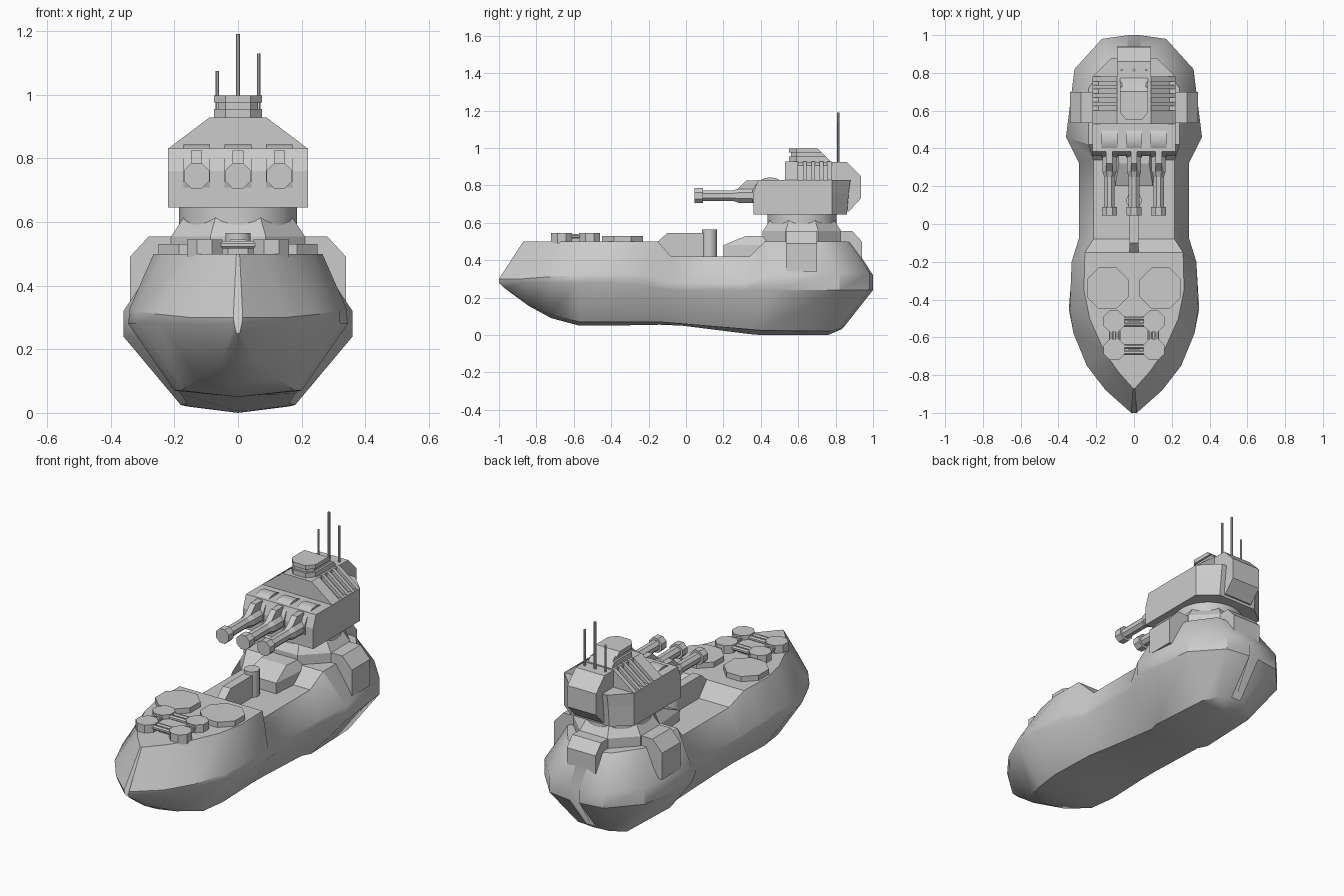
import bpy, bmesh, math
from mathutils import Matrix

if "Cube" in bpy.data.objects:
    bpy.data.objects.remove(bpy.data.objects["Cube"])


def loft(name, rings, smooth=None):
    """Skin a list of equal-length closed rings and cap both ends."""
    bm = bmesh.new()
    vs = [[bm.verts.new(p) for p in r] for r in rings]
    n = len(rings[0])
    for a, b in zip(vs, vs[1:]):
        for i in range(n):
            j = (i + 1) % n
            bm.faces.new((a[i], a[j], b[j], b[i]))
    bm.faces.new(vs[0])
    bm.faces.new(vs[-1])
    bmesh.ops.recalc_face_normals(bm, faces=bm.faces)
    me = bpy.data.meshes.new(name)
    bm.to_mesh(me)
    bm.free()
    ob = bpy.data.objects.new(name, me)
    bpy.context.collection.objects.link(ob)
    if smooth:
        bpy.ops.object.select_all(action='DESELECT')
        ob.select_set(True)
        bpy.context.view_layer.objects.active = ob
        bpy.ops.object.shade_smooth_by_angle(angle=math.radians(smooth))
    return ob


def side_prism(name, yz, x0, x1, smooth=None):
    return loft(name, [[(x, y, z) for y, z in yz] for x in (x0, x1)], smooth)


def front_prism(name, xz, y0, y1):
    return loft(name, [[(x, y, z) for x, z in xz] for y in (y0, y1)])


def plan(pts, z):
    """Mirrored plan outline from right-hand points at height z."""
    return [(x, y, z) for x, y in pts] + [(-x, y, z) for x, y in reversed(pts)]


def turned(name, c, axis, steps, n=8, smooth=None):
    """Stack of rings: steps are (position along axis, radius)."""
    rings = []
    for t, r in steps:
        r /= math.cos(math.pi / n)
        ring = []
        for i in range(n):
            a = 2 * math.pi * (i + .5) / n
            u, v = c[0] + r * math.cos(a), c[1] + r * math.sin(a)
            ring.append({'x': (t, u, v), 'y': (u, t, v), 'z': (u, v, t)}[axis])
        rings.append(ring)
    return loft(name, rings, smooth)


# Hull: keel, bilge, lower chine, upper chine and deck edge per section
sections = [
    (-.97, .25, .005, .25, -1.0, .012, .28, .015, .30, -.87, .005, .5),
    (-.84, .155, .05, .165, -.88, .14, .28, .15, .30, -.78, .085, .5),
    (-.72, .09, .12, .11, -.75, .245, .28, .25, .31, -.68, .155, .5),
    (-.57, .05, .18, .07, -.58, .32, .28, .32, .32, -.50, .235, .5),
    (-.42, .05, .20, .07, -.45, .345, .28, .34, .33, -.35, .265, .5),
    (-.14, .055, .19, .07, -.20, .325, .26, .33, .32, -.15, .26, .5),
    (-.02, .05, .18, .06, -.07, .29, .24, .29, .28, -.08, .215, .42),
    (.34, .005, .16, .03, .32, .29, .24, .29, .28, .34, .215, .42),
    (.40, .0, .18, .025, .46, .36, .24, .36, .32, .42, .24, .5),
    (.76, .0, .16, .02, .82, .315, .24, .315, .33, .72, .24, .5),
    (.83, .03, .10, .035, .98, .17, .24, .17, .33, .86, .14, .5),
    (.85, .05, .03, .05, 1.0, .03, .24, .03, .32, .89, .04, .49),
]
rings = []
for yb, zk, wb, zb, ym, wl, zl, wu, zu, yd, wd, zd in sections:
    half = [(wb, yb, zb), (wl, ym, zl), (wu, ym, zu), (wd, yd, zd)]
    rings.append([(0, yb, zk)] + half + [(-x, y, z) for x, y, z in reversed(half)])
loft("hull", rings, 35)

# Foredeck hatches and the launcher cluster with pipes
for s in (-1, 1):
    turned("large_hatch", (s * .14, -.34), 'z', [(.49, .11), (.53, .11)])
    for y in (-.515, -.665):
        turned("small_hatch", (s * .105, y), 'z', [(.49, .056), (.545, .056)])
    for d in (-.016, .016):
        turned("long_pipe", (-.59 + 0, .525), 'x', [(s * .105 + d - .01, .012), (s * .105 + d + .01, .012)])
        turned("side_pipe", (s * .105 + d, .528), 'y', [(-.65, .012), (-.53, .012)])
for y in (-.515, -.665):
    for d in (-.016, .016):
        turned("cross_pipe", (y + d, .528), 'x', [(-.09, .012), (.09, .012)])
turned("centre_hatch", (0, -.59), 'z', [(.49, .075), (.52, .075)])

# Midship fin, post and sloped deck house
side_prism("deck_fin", [(-.15, .42), (-.15, .5), (-.10, .545), (.10, .545), (.10, .42)], -.025, .025)
turned("deck_post", (0, .125), 'z', [(.41, .04), (.565, .04)], 12, 35)
loft("deck_house", [plan([(.10, .20), (.12, .45)], .41), plan([(.10, .20), (.12, .45)], .48),
                    plan([(.08, .32), (.09, .45)], .53)])

# Turret base
turned("base_plate", (0, .62), 'z', [(.46, .21), (.555, .21), (.615, .17)], 8)
turned("barbette", (0, .62), 'z', [(.54, .185), (.66, .185)], 32, 35)

# Side lockers and stern locker
for s in (-1, 1):
    front_prism("side_locker", [(s * x, z) for x, z in
                ((.17, .34), (.34, .34), (.34, .49), (.28, .555), (.17, .555))], .535, .70)
side_prism("stern_locker", [(.74, .36), (.94, .36), (.94, .50), (.89, .555), (.74, .555)], -.09, .09)

# Turret body with chamfered rear corners
loft("turret_body", [plan([(.22, .36), (.22, .78), (.12, .86)], .645),
                     plan([(.22, .36), (.22, .78), (.12, .87)], .76),
                     plan([(.22, .385), (.22, .78), (.12, .88)], .83)])

# Sloped turret roof with vent ribs
front_prism("roof_core", [(-.20, .82), (.20, .82), (.09, .905), (.09, .925), (-.09, .925), (-.09, .905)], .54, .77)
for y0, y1 in ((.53, .60), (.625, .645), (.67, .69), (.715, .735), (.755, .78)):
    front_prism("roof_rib", [(-.22, .82), (.22, .82), (.22, .83), (.09, .928), (-.09, .928), (-.22, .83)], y0, y1)

# Bustle at the turret rear
side_prism("turret_bustle", [(.76, .66), (.87, .66), (.935, .73), (.935, .85), (.86, .925), (.76, .925)], -.09, .09)

# Command cupola with a recessed visor slit
def cupola(name, z0, z1, inset):
    def outline(z):
        back = .78 - max(0, z - .925) * 1.07
        return plan([(.04, .55 + inset), (.075 - inset, .59), (.075 - inset, back)], z)
    loft(name, [outline(z0), outline(z1)])

cupola("cupola_base", .92, .955, 0)
cupola("cupola_visor", .955, .975, .012)
cupola("cupola_roof", .975, .998, 0)

# Antennas
for x, top, r in ((0, 1.19, .007), (.065, 1.13, .006), (-.065, 1.075, .006)):
    turned("antenna", (x, .815), 'z', [(.83, r), (top, r)], 8)

# Three guns: barrel, curved mantlet and top bracket
for x in (-.13, 0, .13):
    turned("gun_barrel", (x, .745), 'y', [(.045, .04), (.09, .04), (.09, .028), (.25, .028),
                                          (.28, .038), (.40, .038)], 8)
    arc = [(.45 + .098 * math.cos(a), .745 + .098 * math.sin(a))
           for a in (math.radians(35 + 18 * i) for i in range(11))]
    side_prism("gun_mantlet", arc + [(.53, .69)], x - .042, x + .042, 35)
    side_prism("gun_bracket", [(.26, .765), (.32, .825), (.42, .825), (.42, .765)], x - .017, x + .017)
